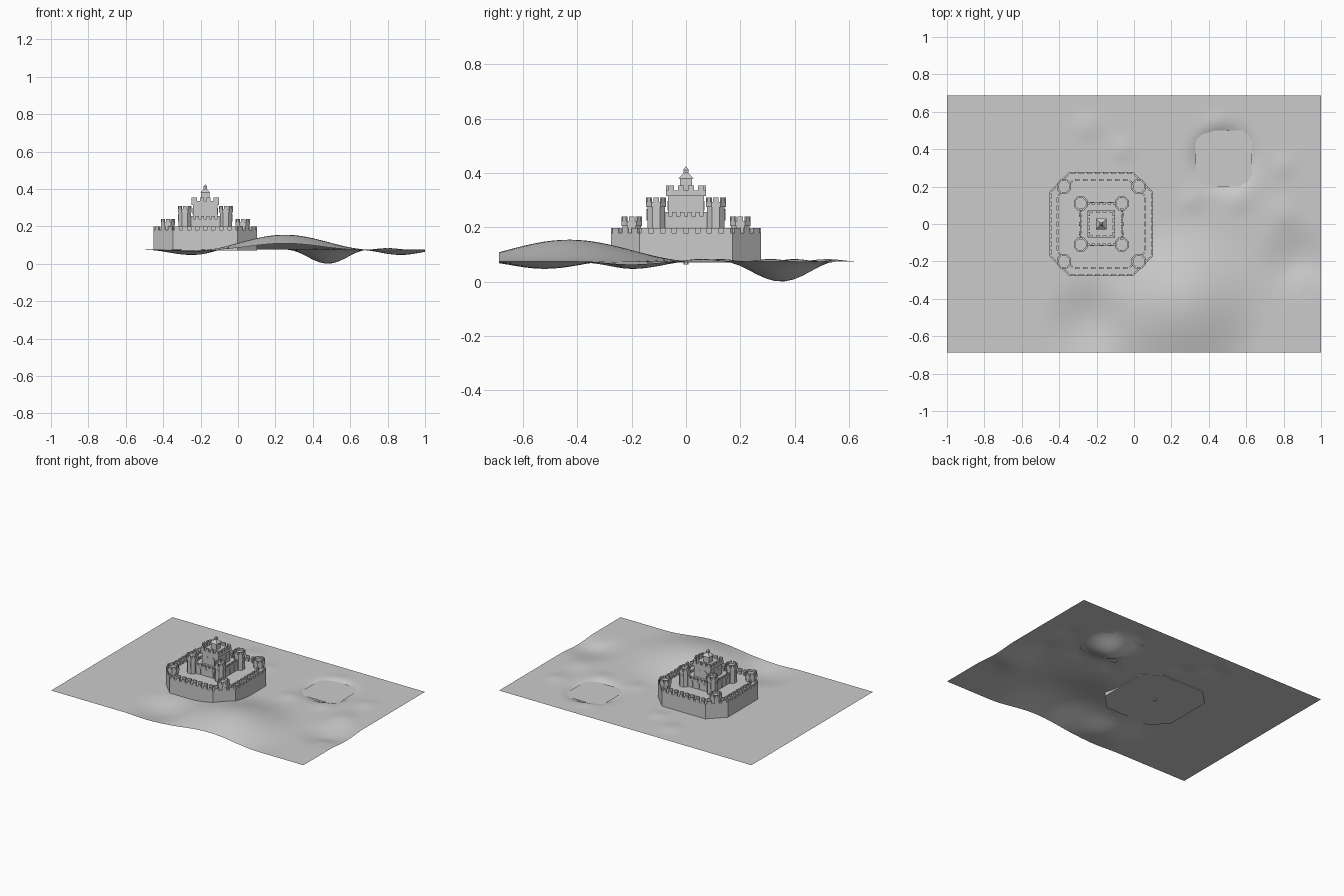
import bpy, bmesh, math
from mathutils import Vector, Matrix

cube = bpy.data.objects.get("Cube")
if cube:
    bpy.data.objects.remove(cube, do_unlink=True)

stone = bpy.data.materials.new("grey_stone")
stone.use_nodes = True
GREY = (0.6, 0.6, 0.6, 1)
stone.diffuse_color = GREY
stone.node_tree.nodes["Principled BSDF"].inputs["Base Color"].default_value = GREY

CX = -0.175      # castle centre
GROUND = 0.075


def finish(name, bm, smooth=False):
    bmesh.ops.recalc_face_normals(bm, faces=bm.faces)
    mesh = bpy.data.meshes.new(name)
    bm.to_mesh(mesh)
    bm.free()
    mesh.materials.append(stone)
    for p in mesh.polygons:
        p.use_smooth = smooth
    ob = bpy.data.objects.new(name, mesh)
    bpy.context.collection.objects.link(ob)
    return ob


def prism(bm, pts, z0, z1):
    """Extrude a flat outline from z0 up to z1."""
    low = [bm.verts.new((x, y, z0)) for x, y in pts]
    high = [bm.verts.new((x, y, z1)) for x, y in pts]
    bm.faces.new(low[::-1])
    bm.faces.new(high)
    n = len(pts)
    for i in range(n):
        j = (i + 1) % n
        bm.faces.new((low[i], low[j], high[j], high[i]))


def chamfered(half, cut, cx=CX, cy=0):
    """Square outline with cut corners."""
    s = half - cut
    pts = [(half, -s), (half, s), (s, half), (-s, half),
           (-half, s), (-half, -s), (-s, -half), (s, -half)]
    return [(cx + x, cy + y) for x, y in pts]


def square(half, cx=CX, cy=0):
    return [(cx + x * half, cy + y * half) for x, y in ((1, -1), (1, 1), (-1, 1), (-1, -1))]


def merlons(bm, pts, z, height, pitch, thick=0.012):
    """Row of battlement blocks just inside each edge of an outline."""
    n = len(pts)
    for i in range(n):
        a, b = Vector(pts[i]), Vector(pts[(i + 1) % n])
        d = b - a
        length = d.length
        d.normalize()
        inward = Vector((-d.y, d.x)) * thick
        count = max(1, round(length / pitch))
        step = length / count
        for k in range(count):
            p = a + d * (k + 0.2) * step
            q = a + d * (k + 0.8) * step
            prism(bm, [p, q, q + inward, p + inward], z, z + height)


def arch(bm, cx, cy, u, out, z, width, height):
    """Thin round-headed plate lying on a wall."""
    r = width / 2
    ring = [(-r, z), (r, z)]
    ring += [(r * math.cos(t * math.pi / 6), z + height - r + r * math.sin(t * math.pi / 6))
             for t in range(7)]
    c = Vector((cx, cy, 0))
    back = [bm.verts.new(c + u * s + Vector((0, 0, h)) - out * 0.003) for s, h in ring]
    front = [bm.verts.new(v.co + out * 0.006) for v in back]
    bm.faces.new(back)
    bm.faces.new(front)
    for i in range(len(ring)):
        j = (i + 1) % len(ring)
        bm.faces.new((back[i], back[j], front[j], front[i]))


# Terrain: rolling ground with hills, hollows and a pond basin
# x, y, radius, height
BUMPS = [(0.25, -0.43, 0.47, 0.08), (-0.25, -0.52, 0.25, -0.028),
         (0.87, -0.2, 0.23, -0.028), (0.48, 0.35, 0.22, -0.075),
         (-0.25, 0.52, 0.11, 0.009), (-0.06, 0.4, 0.09, 0.009),
         (0.8, 0.31, 0.1, 0.009), (0.31, 0.13, 0.09, 0.009),
         (0.57, 0.13, 0.1, 0.009), (0.43, 0.52, 0.1, 0.009),
         (0.8, 0.06, 0.12, 0.009), (0.9, -0.3, 0.1, 0.009)]


def ground_height(x, y):
    z = GROUND
    for bx, by, r, h in BUMPS:
        d = math.hypot(x - bx, y - by) / r
        if d < 1:
            z += h * (0.5 + 0.5 * math.cos(math.pi * d))
    return z


bm = bmesh.new()
bmesh.ops.create_grid(bm, x_segments=60, y_segments=42, size=1,
                      matrix=Matrix.Diagonal((1, 0.6875, 1, 1)))
for v in bm.verts:
    v.co.z = ground_height(v.co.x, v.co.y)
finish("terrain", bm, True)

# Pond water sheet
bm = bmesh.new()
bm.faces.new([bm.verts.new((x, y, 0.068)) for x, y in square(0.15, 0.48, 0.35)])
finish("pond_water", bm)

# Outer wall with battlements on both sides of the walk
bm = bmesh.new()
outer = chamfered(0.277, 0.105)
prism(bm, outer, 0.07, 0.18)
merlons(bm, outer, 0.18, 0.018, 0.045, 0.01)
merlons(bm, chamfered(0.24, 0.09), 0.18, 0.018, 0.045, 0.01)
finish("outer_wall", bm)


def tower(name, x, y, r, z0, top):
    bm = bmesh.new()
    prism(bm, chamfered(r * 0.88, r * 0.5, x, y), z0, top - 0.035)
    crown = chamfered(r, r * 0.55, x, y)
    prism(bm, crown, top - 0.035, top - 0.017)
    merlons(bm, crown, top - 0.017, 0.017, r * 0.9, 0.009)
    finish(name, bm)


SIDES = [(Vector((0, -1, 0)), Vector((1, 0, 0))), (Vector((1, 0, 0)), Vector((0, 1, 0))),
         (Vector((0, 1, 0)), Vector((-1, 0, 0))), (Vector((-1, 0, 0)), Vector((0, -1, 0)))]

# Corner turrets of the outer wall and taller towers of the keep
for sx, left in ((1, "left"), (-1, "right")):
    for sy, back in ((1, "back"), (-1, "front")):
        tower(f"wall_turret_{back}_{left}", CX + sx * 0.2, sy * 0.2, 0.038, 0.17, 0.24)
        tower(f"keep_tower_{back}_{left}", CX + sx * 0.11, sy * 0.11, 0.037, 0.17, 0.31)

# Keep walls
bm = bmesh.new()
prism(bm, square(0.115), 0.17, 0.24)
merlons(bm, square(0.115), 0.24, 0.016, 0.03, 0.01)
finish("keep", bm)

# Central tower
bm = bmesh.new()
prism(bm, square(0.066), 0.23, 0.32)
prism(bm, square(0.073), 0.315, 0.335)
merlons(bm, square(0.073), 0.335, 0.02, 0.036)
finish("central_tower", bm)

# Lantern turret with pointed roof and finial
bm = bmesh.new()
prism(bm, square(0.022), 0.33, 0.382)
for r1, r2, z0, z1 in ((0.04, 0.008, 0.38, 0.402), (0.012, 0.014, 0.4, 0.412),
                       (0.014, 0.001, 0.412, 0.425)):
    spot = Matrix.Translation((CX, 0, (z0 + z1) / 2)) @ Matrix.Rotation(math.pi / 4, 4, "Z")
    bmesh.ops.create_cone(bm, cap_ends=True, segments=4, radius1=r1, radius2=r2,
                          depth=z1 - z0, matrix=spot)
finish("spire", bm)

# Foundation peg below the castle
bm = bmesh.new()
prism(bm, chamfered(0.01, 0.005), 0.064, 0.08)
finish("foundation_peg", bm)

# Arched doors and windows on every side
bm = bmesh.new()
for out, u in SIDES:
    def opening(along, dist, z, w, h):
        p = out * dist + u * along
        arch(bm, CX + p.x, p.y, u, out, z, w, h)
    for s in (-0.05, 0, 0.05):
        opening(s, 0.115, 0.185, 0.022, 0.045)
    for s in (-0.025, 0.025):
        opening(s, 0.066, 0.262, 0.018, 0.035)
    for s in (-0.11, 0.11):
        opening(s, 0.11 + 0.037 * 0.88, 0.225, 0.024, 0.042)
finish("arched_openings", bm)
